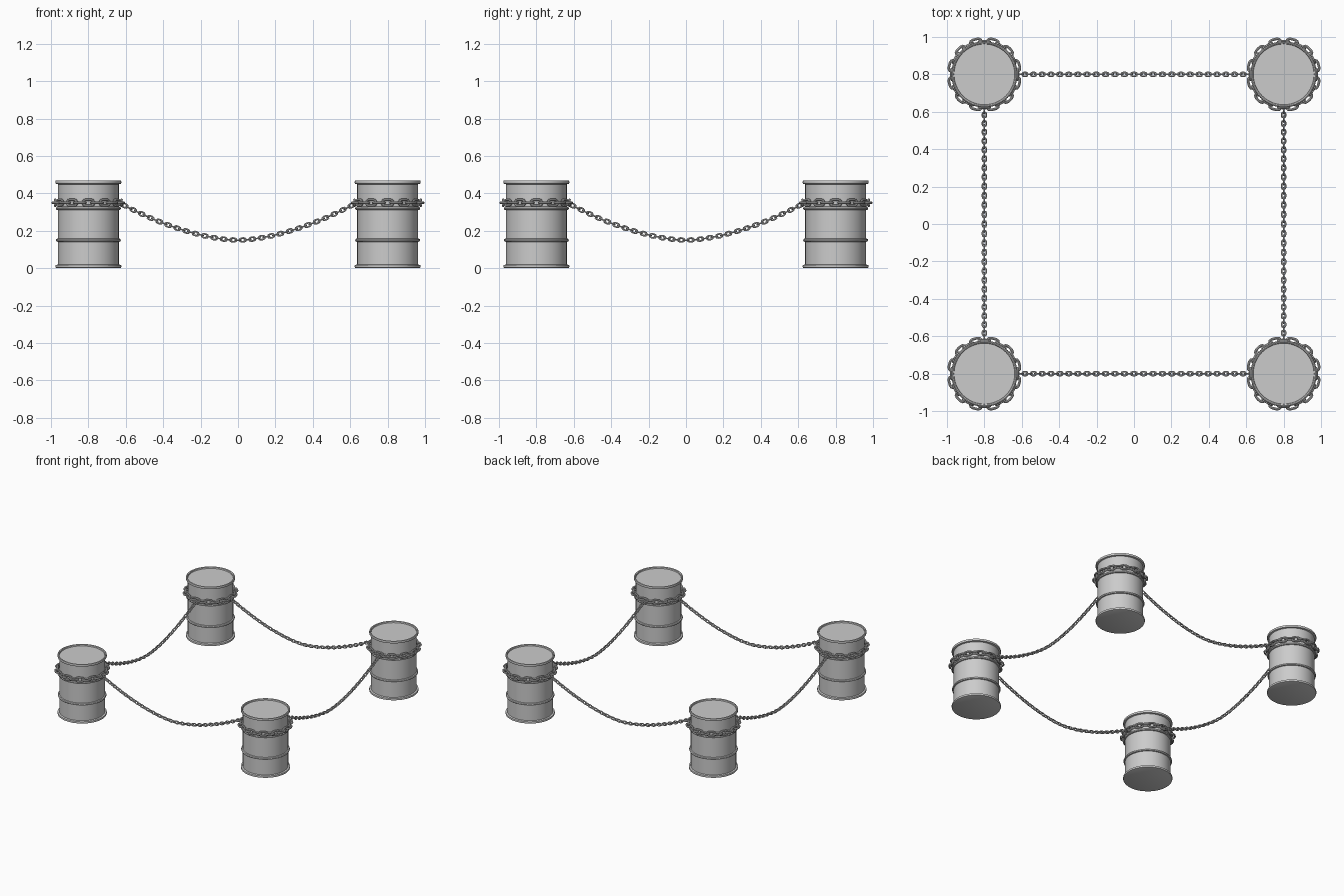
import bpy, bmesh
from math import sin, cos, pi, radians, sqrt
from mathutils import Vector

if "Cube" in bpy.data.objects:
    bpy.data.objects.remove(bpy.data.objects["Cube"])


def make_object(name, bm, loc=(0, 0, 0), angle=40):
    bmesh.ops.recalc_face_normals(bm, faces=bm.faces)
    mesh = bpy.data.meshes.new(name)
    bm.to_mesh(mesh)
    bm.free()
    ob = bpy.data.objects.new(name, mesh)
    bpy.context.collection.objects.link(ob)
    ob.location = loc
    bpy.ops.object.select_all(action='DESELECT')
    ob.select_set(True)
    bpy.context.view_layer.objects.active = ob
    bpy.ops.object.shade_smooth_by_angle(angle=radians(angle))
    return ob


def lathe(bm, profile, n=48):
    rings = [[bm.verts.new((r * cos(2 * pi * i / n), r * sin(2 * pi * i / n), z))
              for i in range(n)] for r, z in profile]
    for a, b in zip(rings, rings[1:]):
        for i in range(n):
            j = (i + 1) % n
            bm.faces.new((a[i], a[j], b[j], b[i]))
    bm.faces.new(rings[0])
    bm.faces.new(rings[-1])


def add_link(bm, s0, pitch, wire, width, flat, place, sides=8, arc=5):
    """Oval link centred at s0 along a path; place(s, u, v) maps to space."""
    r = wire / 2
    bend = width / 2 - r                       # centreline end radius
    half = pitch / 2 + r - bend                # half length of straight part
    pts = []
    for sign, start in ((1, -pi / 2), (-1, pi / 2)):
        for k in range(arc + 1):
            a = start + pi * k / arc
            pts.append((sign * half + bend * cos(a), bend * sin(a), cos(a), sin(a)))
        # extra points let the straight part follow a curved path
        for f in (0.33, -0.33):
            pts.append((sign * f * half, sign * bend, 0, sign))
    rings = []
    for s, u, ns, nu in pts:
        ring = []
        for k in range(sides):
            t = 2 * pi * k / sides
            ds, du, dv = r * cos(t) * ns, r * cos(t) * nu, r * sin(t)
            a, b = u + du, dv
            ring.append(bm.verts.new(place(s0 + s + ds, *((a, b) if flat else (b, a)))))
        rings.append(ring)
    for i, a in enumerate(rings):
        b = rings[(i + 1) % len(rings)]
        for k in range(sides):
            j = (k + 1) % sides
            bm.faces.new((a[k], a[j], b[j], b[k]))


# Drum profile with rims, two rolling hoops and a recessed lid
R = 0.163
profile = [(0.168, 0), (0.175, 0.003), (0.177, 0.010), (0.175, 0.017), (R, 0.020)]
for z in (0.15, 0.32):
    profile += [(R, z - 0.009), (0.171, z - 0.007), (0.174, z), (0.171, z + 0.007), (R, z + 0.009)]
profile += [(R, 0.449), (0.175, 0.452), (0.177, 0.460), (0.175, 0.468),
            (0.170, 0.470), (0.164, 0.467), (0.162, 0.458)]

# Drums, each wrapped by a heavy chain
RC, N = 0.1775, 24
for sx in (-1, 1):
    for sy in (-1, 1):
        side = ('back' if sy > 0 else 'front') + ('_right' if sx > 0 else '_left')
        loc = (0.8 * sx, 0.8 * sy, 0)
        bm = bmesh.new()
        lathe(bm, profile)
        make_object('drum_' + side, bm, loc)

        bm = bmesh.new()
        pitch = 2 * pi * RC / N

        def around(s, u, v):
            a = s / RC
            return ((RC + u) * cos(a), (RC + u) * sin(a), 0.35 + v)
        for i in range(N):
            add_link(bm, (i + 0.5 * 2) * pitch, pitch, 0.014, 0.046, i % 2 == 1 - 1, around)
        make_object('drum_chain_' + side, bm, loc)

# Sagging path sampled by arc length
K = 0.2 / 0.635 ** 1.7


def sag(x):
    return 0.15 + K * sqrt(x * x + 0.0004) ** 1.7


samples = [(-0.64 + 1.28 * i / 400) for i in range(401)]
path = [Vector((x, 0, sag(x))) for x in samples]
dist = [0.0]
for p, q in zip(path, path[1:]):
    dist.append(dist[-1] + (q - p).length)


def path_point(s):
    i = 0
    while i < 399 and dist[i + 1] < s:
        i += 1
    d = (path[i + 1] - path[i]).normalized()
    return path[i] + d * (s - dist[i]), d


def hanging(s, u, v):
    p, d = path_point(s)
    return p + Vector((0, u, 0)) + Vector((-d.z, 0, d.x)) * v


# Four hanging chains between neighbouring drums
count = 53
step = dist[-1] / count
for name, loc, turn in (('front', (0, -0.8, 0), 0), ('back', (0, 0.8, 0), 0),
                        ('left', (-0.8, 0, 0), pi / 2), ('right', (0.8, 0, 0), pi / 2)):
    bm = bmesh.new()
    for i in range(count):
        add_link(bm, (i + 0.5) * step, step, 0.009, 0.029, i % 2 == 0, hanging, sides=6, arc=4)
    make_object('hanging_chain_' + name, bm, loc).rotation_euler.z = turn
